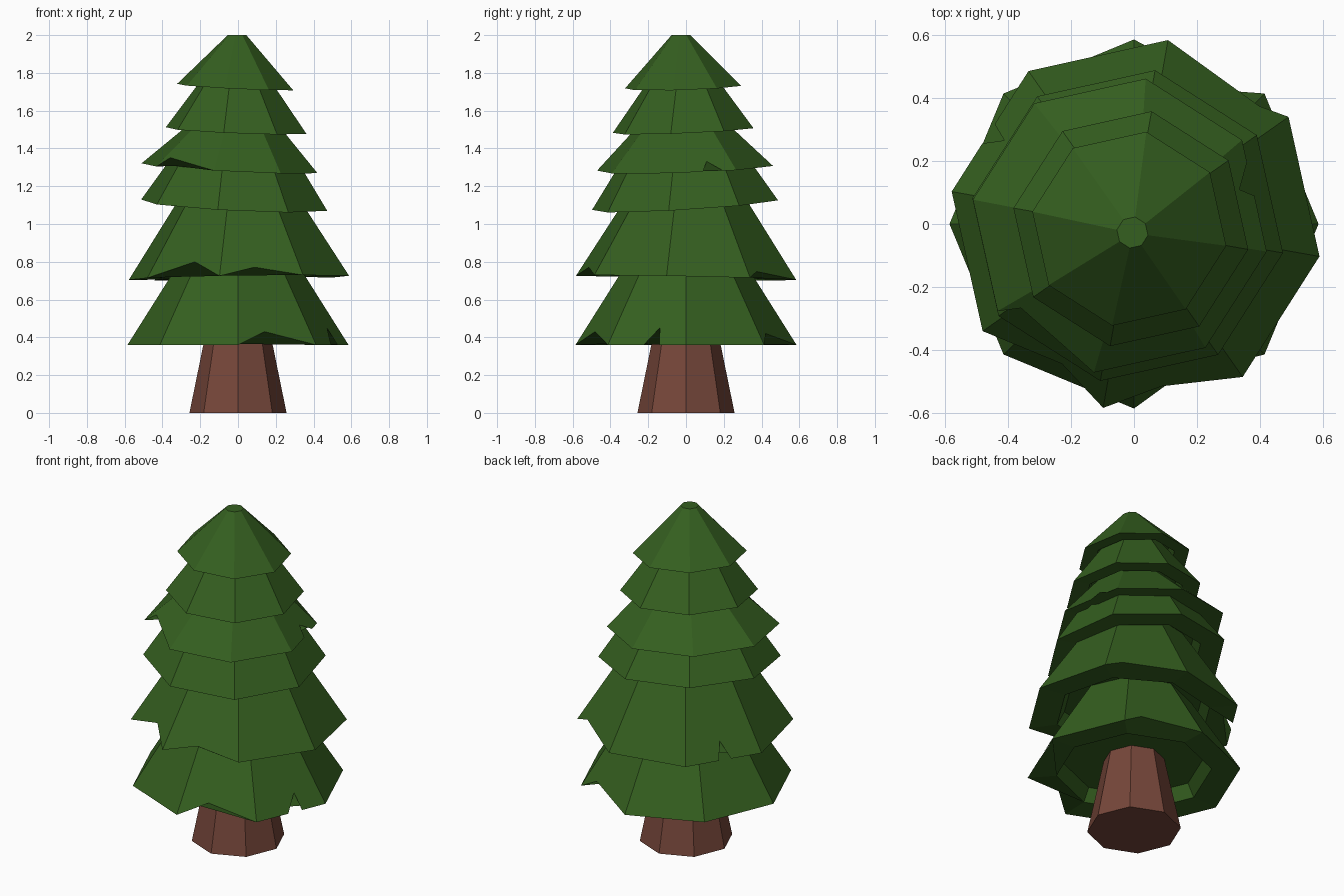
import bpy, bmesh, math
from mathutils import Vector

if "Cube" in bpy.data.objects:
    bpy.data.objects.remove(bpy.data.objects["Cube"])


def material(name, rgb):
    m = bpy.data.materials.new(name)
    m.diffuse_color = (*rgb, 1)
    m.use_nodes = True
    m.node_tree.nodes["Principled BSDF"].inputs["Base Color"].default_value = m.diffuse_color
    return m


green = material("needles", (0.035, 0.115, 0.014))
brown = material("bark", (0.18, 0.062, 0.042))
N = 8


def ring(bm, c, r, z, rot, ax=0, ay=0):
    """Octagonal ring of points, tilted by slopes ax, ay."""
    pts = []
    for k in range(N):
        a = math.radians(rot + 45 * k)
        x, y = r * math.cos(a), r * math.sin(a)
        pts.append(bm.verts.new((c[0] + x, c[1] + y, z + ax * x + ay * y)))
    return pts


def finish(bm, name, mat):
    bmesh.ops.recalc_face_normals(bm, faces=bm.faces)
    me = bpy.data.meshes.new(name)
    bm.to_mesh(me)
    bm.free()
    me.materials.append(mat)
    ob = bpy.data.objects.new(name, me)
    bpy.context.collection.objects.link(ob)


def tier(name, c, r, z, h, top_r, rot, ax=0, ay=0, notches=(), top_c=None):
    """Hollow skirt; notches are (edge, position along edge, rise)."""
    bm = bmesh.new()
    rim = ring(bm, c, r, z, rot, ax, ay)
    top = ring(bm, top_c or c, top_r, z + h, rot)
    lip = ring(bm, c, r * 0.73, z + 0.005, rot, ax, ay)
    roof = ring(bm, c, r * 0.66, z + 0.08, rot, ax, ay)
    for i in range(N):
        j = (i + 1) % N
        extra = []
        for e, t, rise in notches:
            if e == i:
                low = rim[i].co.lerp(rim[j].co, t)
                high = top[i].co.lerp(top[j].co, t)
                extra.append(bm.verts.new(low.lerp(high, rise / h)))
        edge = [rim[i], *extra, rim[j]]
        bm.faces.new(edge + [top[j], top[i]])
        bm.faces.new(edge + [lip[j], lip[i]])
        bm.faces.new([lip[i], lip[j], roof[j], roof[i]])
    bm.faces.new(top)
    bm.faces.new(roof)
    finish(bm, name, green)


# Trunk
bm = bmesh.new()
low, high = ring(bm, (0, 0), 0.257, 0, 0), ring(bm, (0, 0), 0.155, 0.5, 0)
for i in range(N):
    j = (i + 1) % N
    bm.faces.new([low[i], low[j], high[j], high[i]])
bm.faces.new(low)
bm.faces.new(high)
finish(bm, "trunk", brown)

# Branch tiers, bottom to top
tier("branches_1", (0, 0), 0.585, 0.36, 0.5, 0.27, 0, notches=[
    (1, 0.22, 0.06), (6, 0.37, 0.07),
    (7, 0.46, 0), (7, 0.63, 0.09), (7, 0.66, 0)])
tier("branches_2", (0.005, 0), 0.592, 0.715, 0.5, 0.27, -10, 0.015, -0.02, [
    (1, 0.2, 0.035), (3, 0.44, 0), (3, 0.5, 0.09), (3, 0.6, 0),
    (5, 0.6, 0.08), (6, 0.43, 0.045)])
tier("branches_3", (-0.02, -0.005), 0.5, 1.1, 0.33, 0.28, -10, -0.05, 0.06)
tier("branches_4", (-0.045, -0.005), 0.473, 1.295, 0.28, 0.19, -10, -0.05, 0.035, [
    (0, 0.5, 0), (0, 0.6, 0.05), (0, 0.8, 0), (5, 0.1, 0.05)],
    top_c=(-0.015, -0.015))
tier("branches_5", (-0.01, -0.015), 0.378, 1.495, 0.33, 0.14, -10, -0.04, 0.04)
tier("branches_6", (-0.015, -0.015), 0.312, 1.725, 0.275, 0.05, -10, -0.05, 0.03,
     top_c=(-0.005, -0.027))
